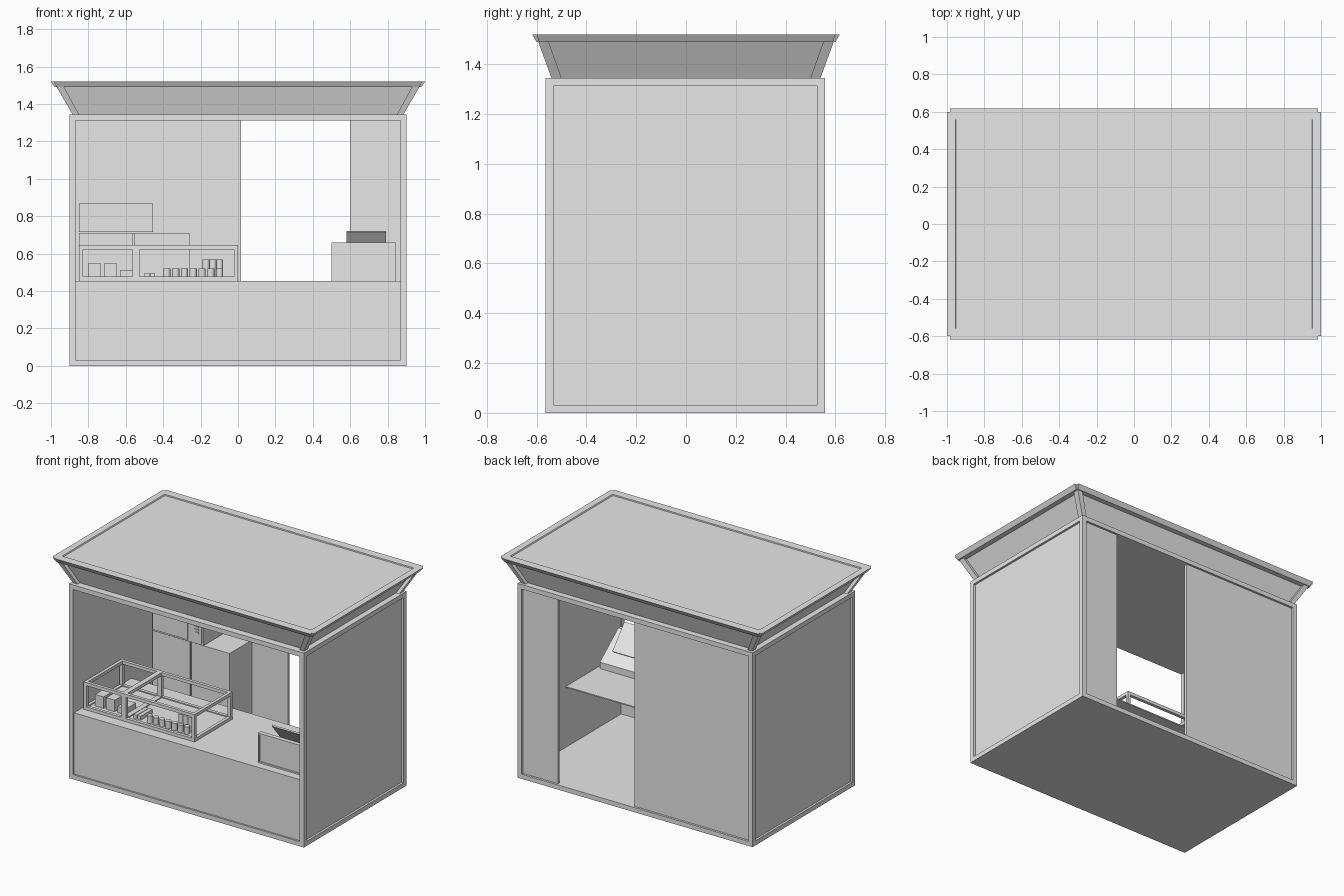
import bpy, bmesh, math
from mathutils import Vector

cube = bpy.data.objects.get("Cube")
if cube:
    bpy.data.objects.remove(cube, do_unlink=True)

GREY = (0.8, 0.8, 0.8, 1.0)
grey = bpy.data.materials.new("plain_grey")
grey.use_nodes = True
grey.diffuse_color = GREY
grey.node_tree.nodes["Principled BSDF"].inputs["Base Color"].default_value = GREY


def finish(name, bm):
    bmesh.ops.recalc_face_normals(bm, faces=bm.faces[:])
    mesh = bpy.data.meshes.new(name)
    bm.to_mesh(mesh)
    bm.free()
    mesh.materials.append(grey)
    obj = bpy.data.objects.new(name, mesh)
    bpy.context.collection.objects.link(obj)
    return obj


def add_box(bm, x, y, z):
    made = bmesh.ops.create_cube(bm, size=1)["verts"]
    for v in made:
        v.co = Vector([a + (b - a) * (c + 0.5) for (a, b), c in zip((x, y, z), v.co)])


def boxes(name, *specs):
    bm = bmesh.new()
    for s in specs:
        add_box(bm, *s)
    return finish(name, bm)


def frame_box(name, x, y, z, t):
    """Twelve edge bars around a box, bar thickness t."""
    ends = lambda r: ((r[0], r[0] + t), (r[1] - t, r[1]))
    inner = lambda r: (r[0] + t, r[1] - t)
    bm = bmesh.new()
    for a in ends(x):
        for b in ends(y):
            add_box(bm, a, b, z)
        for c in ends(z):
            add_box(bm, a, inner(y), c)
    for b in ends(y):
        for c in ends(z):
            add_box(bm, inner(x), b, c)
    return finish(name, bm)


def hull(name, points):
    bm = bmesh.new()
    for p in points:
        bm.verts.new(p)
    bmesh.ops.convex_hull(bm, input=bm.verts[:])
    bmesh.ops.dissolve_limit(bm, angle_limit=0.01, verts=bm.verts[:], edges=bm.edges[:])
    return finish(name, bm)


def rect(x, y, z):
    return [(a, b, z) for a in x for b in y]


def profile_x(name, x, profile):
    """Convex y-z profile stretched along x."""
    return hull(name, [(a, y, z) for a in x for y, z in profile])


# Body: edge frame, floor, ceiling and inset wall panels
W, F, B, H, T = 0.9, -0.565, 0.558, 1.345, 0.032
frame_box("body_frame", (-W, W), (F, B), (0, H), T)
IN = (-W + T, W - T)
IY = (F + T, B - T)
IZ = (T, H - T)
boxes("floor", (IN, IY, (0, T)))
boxes("ceiling", (IN, IY, (H - T, H)))
for side, name in ((-1, "right_wall"), (1, "left_wall")):
    boxes(name, (sorted((side * 0.87, side * 0.885)), IY, IZ))
BACK = (0.525, 0.543)
boxes("back_wall", ((IN[0], 0.015), BACK, IZ), ((0.6, IN[1]), BACK, IZ))
C = 0.455
boxes("front_wall", (IN, (F + 0.012, F + T), (T, C)))
boxes("counter_top", (IN, (F + 0.012, 0.075), (C - 0.008, C)))

# Flared roof: panels, hip beams, rim bars
Z0, Z1, Z2 = H, 1.49, 1.52
hull("roof_panels", rect((-0.86, 0.86), (-0.515, 0.515), Z0)
     + rect((-0.945, 0.945), (-0.565, 0.565), Z1))
boxes("roof_top", ((-0.965, 0.965), (-0.57, 0.57), (Z1, Z2 - 0.008)))
for sx in (-1, 1):
    for sy in (-1, 1):
        hull("roof_hip", rect((sx * 0.85, sx * 0.885), (sy * 0.5, sy * 0.54), Z0)
             + rect((sx * 0.935, sx * 0.975), (sy * 0.555, sy * 0.597), Z1 + 0.01))
    hull("roof_rim_side", rect((sx * 0.94, sx * 0.98), (-0.59, 0.59), Z1)
         + rect((sx * 0.955, sx * 1.0), (-0.6, 0.6), Z2))
    hull("roof_rim_long", rect((-0.97, 0.97), (sx * 0.555, sx * 0.6), Z1)
         + rect((-0.985, 0.985), (sx * 0.56, sx * 0.618), Z2))

# Display case on the counter
CY = (-0.475, -0.06)
frame_box("display_case", (-0.85, 0), CY, (C, 0.645), 0.022)
DX = (-0.563, -0.527)
boxes("case_divider", (DX, (CY[0], CY[0] + 0.022), (C, 0.645)),
      (DX, (CY[1] - 0.022, CY[1]), (C, 0.645)), (DX, CY, (0.623, 0.645)),
      (DX, CY, (C, C + 0.022)))
boxes("case_floor", ((-0.84, -0.01), (CY[0] + 0.01, CY[1] - 0.01), (C, 0.47)))

# Goods in the case
boxes("snack_boxes", *[((x, x + 0.065), (-0.42, -0.31), (0.47, top))
                       for x, top in ((-0.8, 0.55), (-0.715, 0.55), (-0.63, 0.512))])
boxes("wrapped_snacks", *[((x, x + 0.026), (-0.43, -0.3), (0.47, 0.497))
                          for x in (-0.5, -0.47)])


def can(x, y, z):
    bpy.ops.mesh.primitive_cylinder_add(vertices=16, radius=0.019, depth=0.05,
                                        location=(x, y, z + 0.025))
    obj = bpy.context.object
    obj.name = "drink_can"
    obj.data.materials.append(grey)
    bpy.ops.object.shade_smooth_by_angle(angle=math.radians(40))


for i in range(7):
    can(-0.38 + i * 0.047, -0.42, 0.47)
for i in range(3):
    can(-0.17 + i * 0.036, -0.375, 0.47)
    can(-0.17 + i * 0.036, -0.375, 0.52)

# Cash register with tilted screen
RX = (0.5, 0.845)
profile_x("register", RX, [(-0.49, C), (-0.49, 0.66), (-0.465, 0.66), (-0.265, 0.5), (-0.265, C)])
RF = (-0.496, -0.49)
boxes("register_front_trim", (RX, RF, (C, 0.465)), (RX, RF, (0.65, 0.66)),
      ((0.5, 0.51), RF, (0.465, 0.65)), ((0.835, 0.845), RF, (0.465, 0.65)))
profile_x("register_screen", (0.58, 0.79),
          [(-0.33, 0.56), (-0.46, 0.715), (-0.454, 0.722), (-0.322, 0.567)])

# Rear cabinet with two doors, and oven on top
boxes("rear_cabinet", ((-0.85, -0.26), (0.29, 0.525), (T, 0.71)))
boxes("cabinet_doors", ((-0.85, -0.562), (0.28, 0.29), (T, 0.71)),
      ((-0.554, -0.26), (0.28, 0.29), (T, 0.71)))
boxes("oven", ((-0.85, -0.455), (0.272, 0.525), (0.715, 0.868)))
boxes("oven_door", ((-0.842, -0.572), (0.265, 0.272), (0.727, 0.86)))
boxes("oven_panel", ((-0.537, -0.467), (0.267, 0.272), (0.727, 0.86)))
boxes("oven_buttons", *[((-0.517, -0.487), (0.262, 0.267), (z, z + 0.01))
                        for z in (0.79, 0.81, 0.83)])
